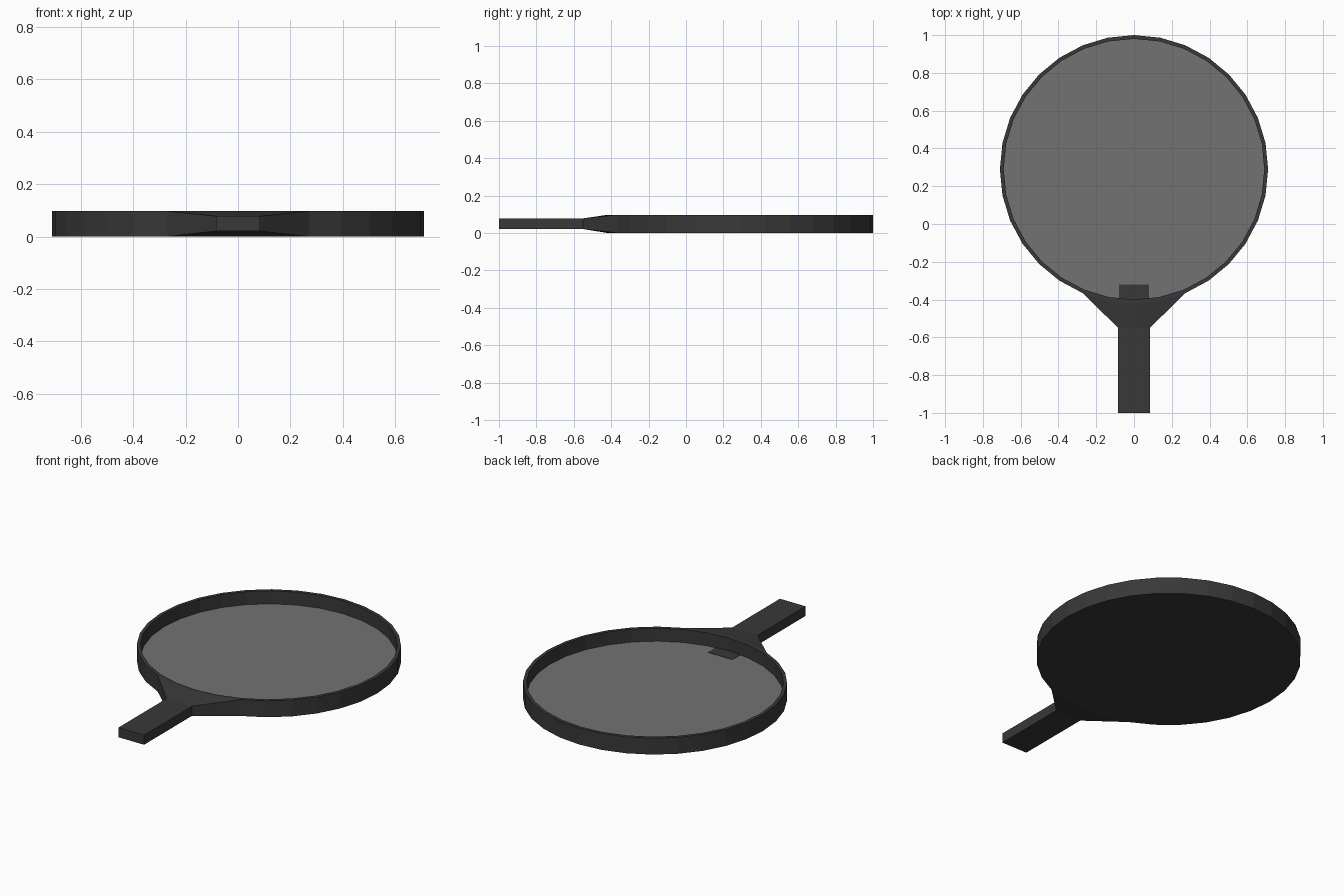
import bpy, bmesh, math

if "Cube" in bpy.data.objects:
    bpy.data.objects.remove(bpy.data.objects["Cube"])

CY, R_OUT, R_IN, H, FLOOR, N = 0.29, 0.71, 0.69, 0.097, 0.02, 32

def material(name, v):
    m = bpy.data.materials.new(name)
    m.diffuse_color = (v, v, v, 1)
    m.use_nodes = True
    m.node_tree.nodes["Principled BSDF"].inputs["Base Color"].default_value = m.diffuse_color
    return m

dark = material("dark_metal", 0.04)
grey = material("grey_coating", 0.17)

def finish(name, bm, mat):
    bmesh.ops.recalc_face_normals(bm, faces=bm.faces)
    me = bpy.data.meshes.new(name)
    bm.to_mesh(me)
    bm.free()
    me.materials.append(mat)
    ob = bpy.data.objects.new(name, me)
    bpy.context.collection.objects.link(ob)
    return ob

def arc(bm, r, z, steps):
    # steps are counted from the -y direction
    return [bm.verts.new((r * math.sin(k * 2 * math.pi / N),
                          CY - r * math.cos(k * 2 * math.pi / N), z)) for k in steps]

def strip(bm, a, b, closed=False):
    n = len(a)
    for i in range(n if closed else n - 1):
        j = (i + 1) % n
        bm.faces.new((a[i], a[j], b[j], b[i]))

def box(name, x, y0, y1, z0, z1, mat):
    bm = bmesh.new()
    bmesh.ops.create_cube(bm, size=1)
    for v in bm.verts:
        v.co = (v.co.x * 2 * x, y0 if v.co.y < 0 else y1, z0 if v.co.z < 0 else z1)
    return finish(name, bm, mat)

# pan body: flat underside, outer wall, rim and inner wall
bm = bmesh.new()
rings = [arc(bm, r, z, range(N)) for r, z in
         ((R_OUT, 0), (R_OUT, H), (R_IN, H), (R_IN, FLOOR))]
for a, b in zip(rings, rings[1:]):
    strip(bm, a, b, True)
bm.faces.new(rings[0])
body = finish("pan_body", bm, dark)

# cooking surface, facing up
bm = bmesh.new()
bm.faces.new(arc(bm, R_IN, FLOOR, range(N)))
surface = finish("cooking_surface", bm, grey)

# tapered neck from the outer wall to the handle
bm = bmesh.new()
steps = range(-2, 3)
HX, HY = 0.084, -0.55
lines = []
for zr, zh in ((H, 0.078), (0.0, 0.021)):
    a = arc(bm, R_OUT, zr, steps)
    b = [bm.verts.new((HX * k / 2, HY, zh)) for k in steps]
    strip(bm, a, b)
    lines.append((a, b))
(ta, tb), (ba, bb) = lines
strip(bm, tb, bb)
for i in (0, -1):
    bm.faces.new((ta[i], tb[i], bb[i], ba[i]))
neck = finish("handle_neck", bm, dark)

# straight handle and its small tongue under the inner wall
box("handle", HX, -1.0, HY, 0.021, 0.078, dark)
box("handle_tongue", 0.08, -0.405, -0.32, 0.0, FLOOR + 0.002, dark)
